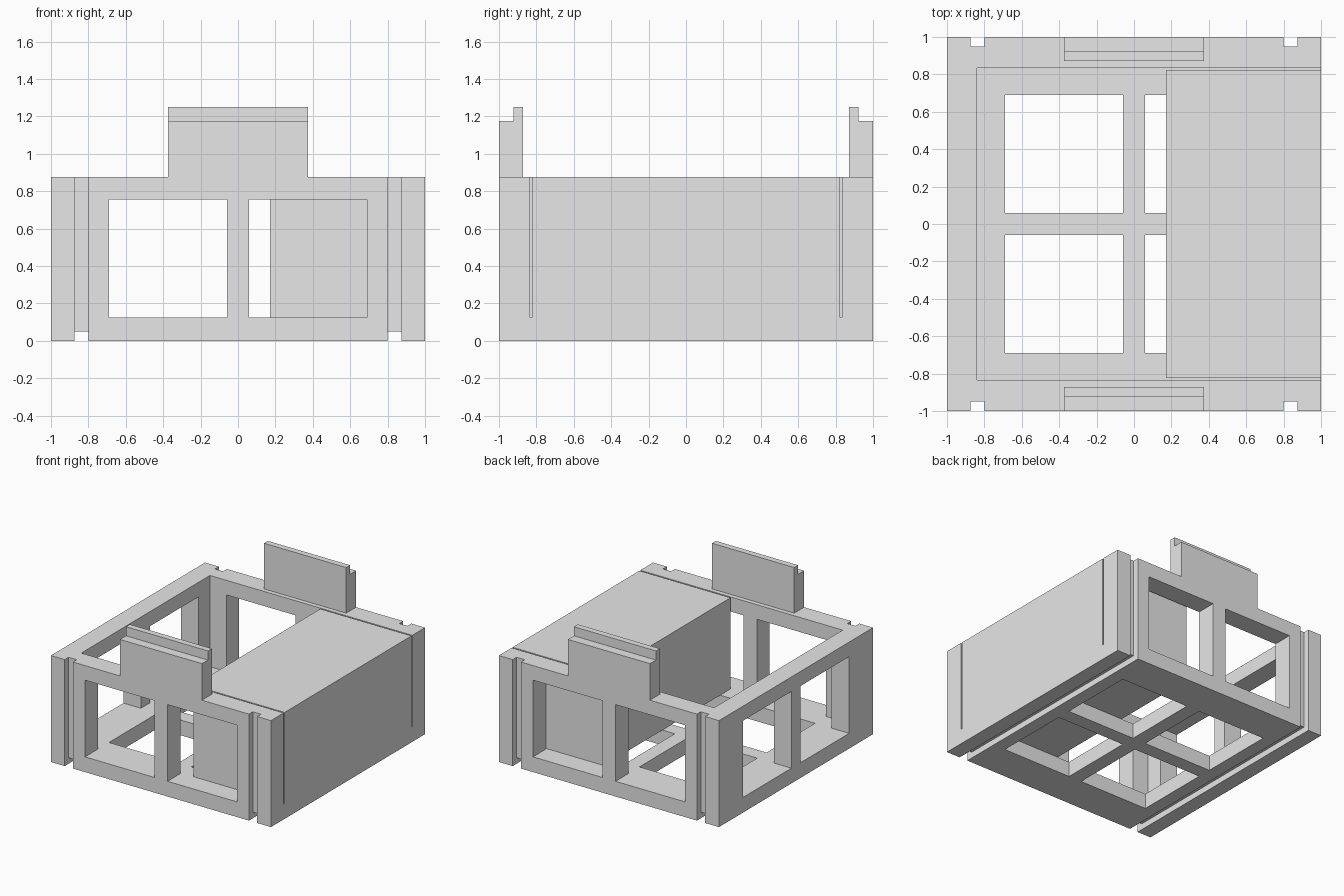
import bpy
import bmesh
from mathutils import Matrix, Vector

old = bpy.data.objects.get("Cube")
if old:
    bpy.data.objects.remove(old, do_unlink=True)

grey = bpy.data.materials.new("light grey")
grey.use_nodes = True
grey.diffuse_color = (0.8, 0.8, 0.8, 1)
grey.node_tree.nodes["Principled BSDF"].inputs["Base Color"].default_value = (0.8, 0.8, 0.8, 1)

# Main sizes
TOP = 0.875             # wall height
FLOOR = 0.125           # floor thickness
HEAD = 0.755            # top of the side windows
INNER = 0.835           # inner face of the walls
PANES = [(-0.69, -0.06), (0.06, 0.69)]
GROOVES = [(-0.875, -0.8), (0.8, 0.875)]


def finish(name, bm):
    bmesh.ops.recalc_face_normals(bm, faces=bm.faces)
    mesh = bpy.data.meshes.new(name)
    bm.to_mesh(mesh)
    bm.free()
    mesh.materials.append(grey)
    obj = bpy.data.objects.new(name, mesh)
    bpy.context.collection.objects.link(obj)
    return obj


def box(name, xs, ys, zs):
    lo, hi = Vector((xs[0], ys[0], zs[0])), Vector((xs[1], ys[1], zs[1]))
    bm = bmesh.new()
    matrix = Matrix.Translation((lo + hi) / 2) @ Matrix.Diagonal((*(hi - lo), 1))
    bmesh.ops.create_cube(bm, size=1, matrix=matrix)
    return finish(name, bm)


def cut(target, xs, ys, zs):
    cutter = box("cutter", xs, ys, zs)
    cutter.hide_render = True
    mod = target.modifiers.new("cut", 'BOOLEAN')
    mod.operation = 'DIFFERENCE'
    mod.solver = 'EXACT'
    mod.object = cutter
    bpy.context.view_layer.objects.active = target
    bpy.ops.object.modifier_apply(modifier=mod.name)
    bpy.data.objects.remove(cutter, do_unlink=True)


# Open frame: floor, front, back and right walls
frame = box("frame", (-1, 1), (-1, 1), (0, TOP))
cut(frame, (-0.84, 1.2), (-INNER, INNER), (FLOOR, 1.2))

# Windows in the front and back walls, the right wall and the floor
for pane in PANES:
    cut(frame, pane, (-1.2, 1.2), (FLOOR, HEAD))
    cut(frame, (-1.2, -0.75), pane, (FLOOR, HEAD))
    for other in PANES:
        cut(frame, pane, other, (-0.2, 0.2))

# Grooves up the front and back walls and along the underside
for groove in GROOVES:
    cut(frame, groove, (-1.2, 1.2), (-0.2, 0.05))
    for ys in ((-1.2, -0.95), (0.95, 1.2)):
        cut(frame, groove, ys, (-0.2, 1.2))

# Solid block filling the open side, with a thin gap to each wall
box("side_block", (0.172, 1), (-0.823, 0.823), (FLOOR, TOP))


# Stepped tabs standing on the front and back walls
def tab(name, side):
    profile = [(1, TOP), (1, 1.175), (0.922, 1.175), (0.922, 1.25), (0.872, 1.25), (0.872, TOP)]
    bm = bmesh.new()
    face = bm.faces.new([bm.verts.new((-0.373, side * y, z)) for y, z in profile])
    grown = bmesh.ops.extrude_face_region(bm, geom=[face])
    verts = [v for v in grown["geom"] if isinstance(v, bmesh.types.BMVert)]
    bmesh.ops.translate(bm, verts=verts, vec=(0.746, 0, 0))
    return finish(name, bm)


tab("front_tab", -1)
tab("back_tab", 1)
